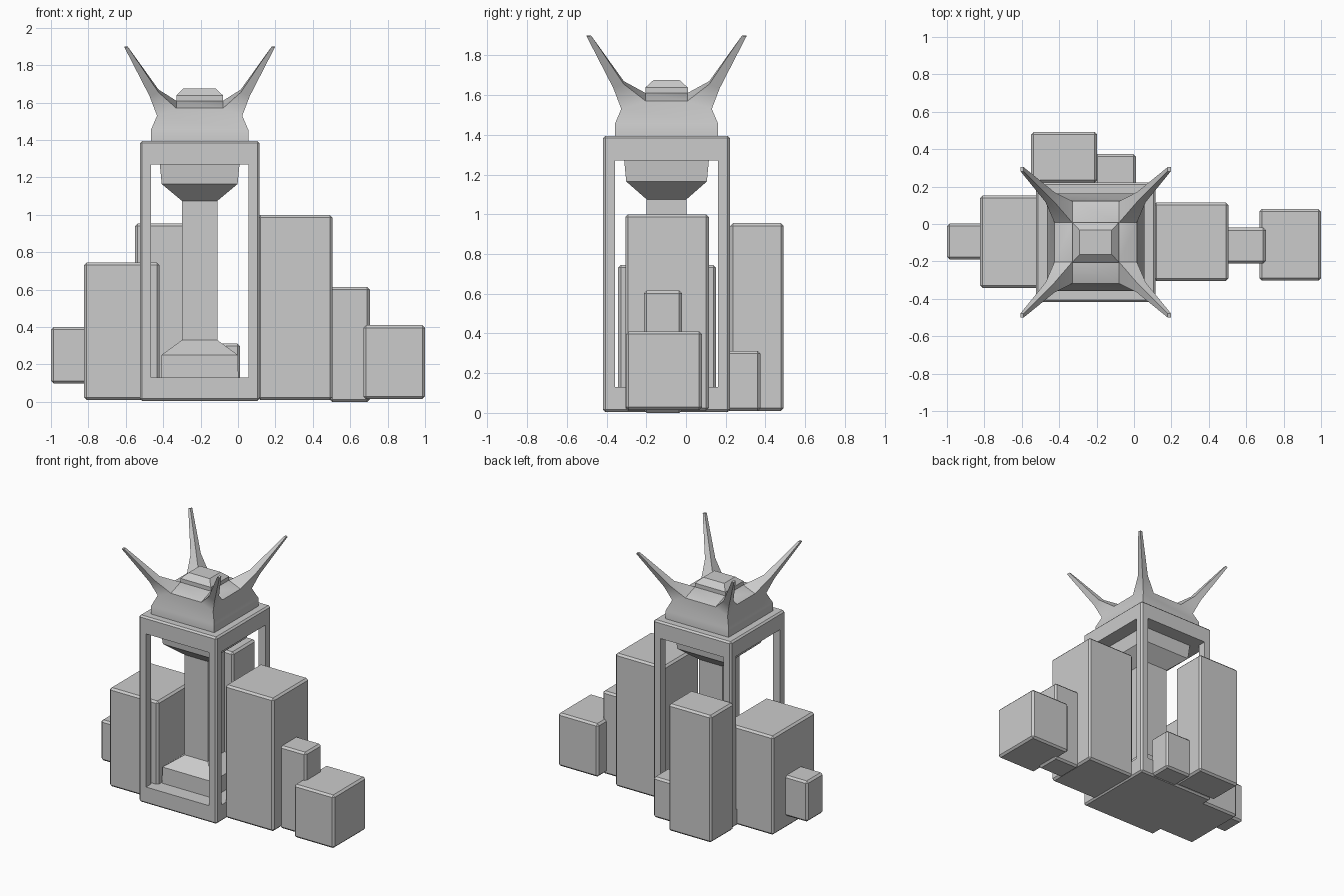
import bpy, bmesh

if "Cube" in bpy.data.objects:
    bpy.data.objects.remove(bpy.data.objects["Cube"])

CX, CY = -0.205, -0.098   # tower axis


def finish(name, bm, smooth=0):
    bmesh.ops.recalc_face_normals(bm, faces=bm.faces)
    me = bpy.data.meshes.new(name)
    bm.to_mesh(me)
    bm.free()
    ob = bpy.data.objects.new(name, me)
    bpy.context.collection.objects.link(ob)
    if smooth:
        bpy.ops.object.select_all(action='DESELECT')
        ob.select_set(True)
        bpy.context.view_layer.objects.active = ob
        bpy.ops.object.shade_smooth_by_angle(angle=smooth)
    return ob


def box(name, x0, x1, y0, y1, z0, z1, bevel=0.014):
    bm = bmesh.new()
    bmesh.ops.create_cube(bm, size=1)
    for v in bm.verts:
        v.co = (x0 + (v.co.x + .5) * (x1 - x0),
                y0 + (v.co.y + .5) * (y1 - y0),
                z0 + (v.co.z + .5) * (z1 - z0))
    if bevel:
        bmesh.ops.bevel(bm, geom=bm.edges[:], offset=bevel, segments=1,
                        profile=0.5, affect='EDGES')
    return finish(name, bm)


def square_loft(name, levels, smooth=0):
    """Stack of rectangles (half_x, half_y, z) about the tower axis."""
    bm = bmesh.new()
    rings = [[bm.verts.new((CX + sx * hx, CY + sy * hy, z))
              for sx, sy in ((-1, -1), (1, -1), (1, 1), (-1, 1))]
             for hx, hy, z in levels]
    for a, b in zip(rings, rings[1:]):
        for i in range(4):
            j = (i + 1) % 4
            bm.faces.new((a[i], a[j], b[j], b[i]))
    bm.faces.new(rings[0])
    bm.faces.new(rings[-1])
    return finish(name, bm, smooth)


# Surrounding blocks
box("right_tall_block", 0.105, 0.505, -0.305, 0.115, 0.01, 1.0)
box("right_slim_block", 0.49, 0.705, -0.212, -0.02, 0.0, 0.615)
box("right_end_block", 0.67, 1.0, -0.303, 0.08, 0.015, 0.41)
box("left_large_block", -0.823, -0.42, -0.342, 0.152, 0.01, 0.745)
box("left_end_block", -1.0, -0.80, -0.19, 0.003, 0.098, 0.40)
box("back_tall_block", -0.55, -0.197, 0.222, 0.492, 0.01, 0.955)
box("back_small_block", -0.21, 0.01, 0.20, 0.375, 0.01, 0.312)

# Open tower frame, cut through along both axes
H, W = 0.32, 0.26
frame = box("tower_frame", CX - H, CX + H, CY - H, CY + H, 0.005, 1.395, 0.012)
cutters = [box("cutter_x", CX - 1, CX + 1, CY - W, CY + W, 0.13, 1.27, 0),
           box("cutter_y", CX - W, CX + W, CY - 1, CY + 1, 0.13, 1.27, 0)]
for c in cutters:
    c.hide_render = True
    c.hide_viewport = False
    c.display_type = 'WIRE'
    m = frame.modifiers.new("opening", 'BOOLEAN')
    m.object = c
    m.solver = 'EXACT'
bpy.context.view_layer.update()
cut = bpy.data.meshes.new_from_object(
    frame.evaluated_get(bpy.context.evaluated_depsgraph_get()))
frame.modifiers.clear()
frame.data = cut
for c in cutters:
    bpy.data.objects.remove(c)

# Central column with flared foot and head
square_loft("column", [(.207, .207, .12), (.205, .205, .25), (.095, .1, .33),
                       (.095, .1, 1.075), (.203, .203, 1.165), (.214, .214, 1.28)], 0.5)

# Roof with four upswept corner horns
bm = bmesh.new()


def vert(x, y, z):
    return bm.verts.new((CX + x, CY + y, z))


# cells per level: inner half x, inner half y, inner z, outer half, outer z, side z
cells = [(.125, .105, 1.61, .228, 1.53, 1.57),
         (.22, .215, 1.67, .268, 1.635, 1.655),
         (.385, .38, 1.90, .402, 1.895, 1.90)]
corners = []
for sx, sy in ((-1, -1), (1, -1), (1, 1), (-1, 1)):
    loops = []
    for k, (ax, ay, za, b, zb, zs) in enumerate(cells):
        e = .22 if k == 0 else b
        loops.append([vert(sx * ax, sy * ay, za), vert(sx * e, sy * ay, zs),
                      vert(sx * b, sy * b, zb), vert(sx * ax, sy * e, zs)])
    for p, q in zip(loops, loops[1:]):
        for i in range(4):
            j = (i + 1) % 4
            bm.faces.new((p[i], p[j], q[j], q[i]))
    bm.faces.new(loops[-1])
    low = [vert(sx * .26, sy * .26, z) for z in (1.455, 1.385)]
    corners.append((loops[0], low))
for i in range(4):
    (p, pl), (q, ql) = corners[i], corners[(i + 1) % 4]
    s, t = (3, 3) if i % 2 == 0 else (1, 1)
    bm.faces.new((p[0], q[0], q[t], p[s]))                 # slope to the cap
    bm.faces.new((p[s], q[t], q[2], p[2]))                 # eave
    bm.faces.new((p[2], q[2], ql[0], pl[0]))
    bm.faces.new((pl[0], ql[0], ql[1], pl[1]))
bm.faces.new([c[0][0] for c in corners])
bm.faces.new([c[1][1] for c in corners])
finish("horned_roof", bm, 0.6)

# Cap on the roof
square_loft("roof_cap", [(.125, .107, 1.58), (.125, .107, 1.638), (.086, .065, 1.676)])
